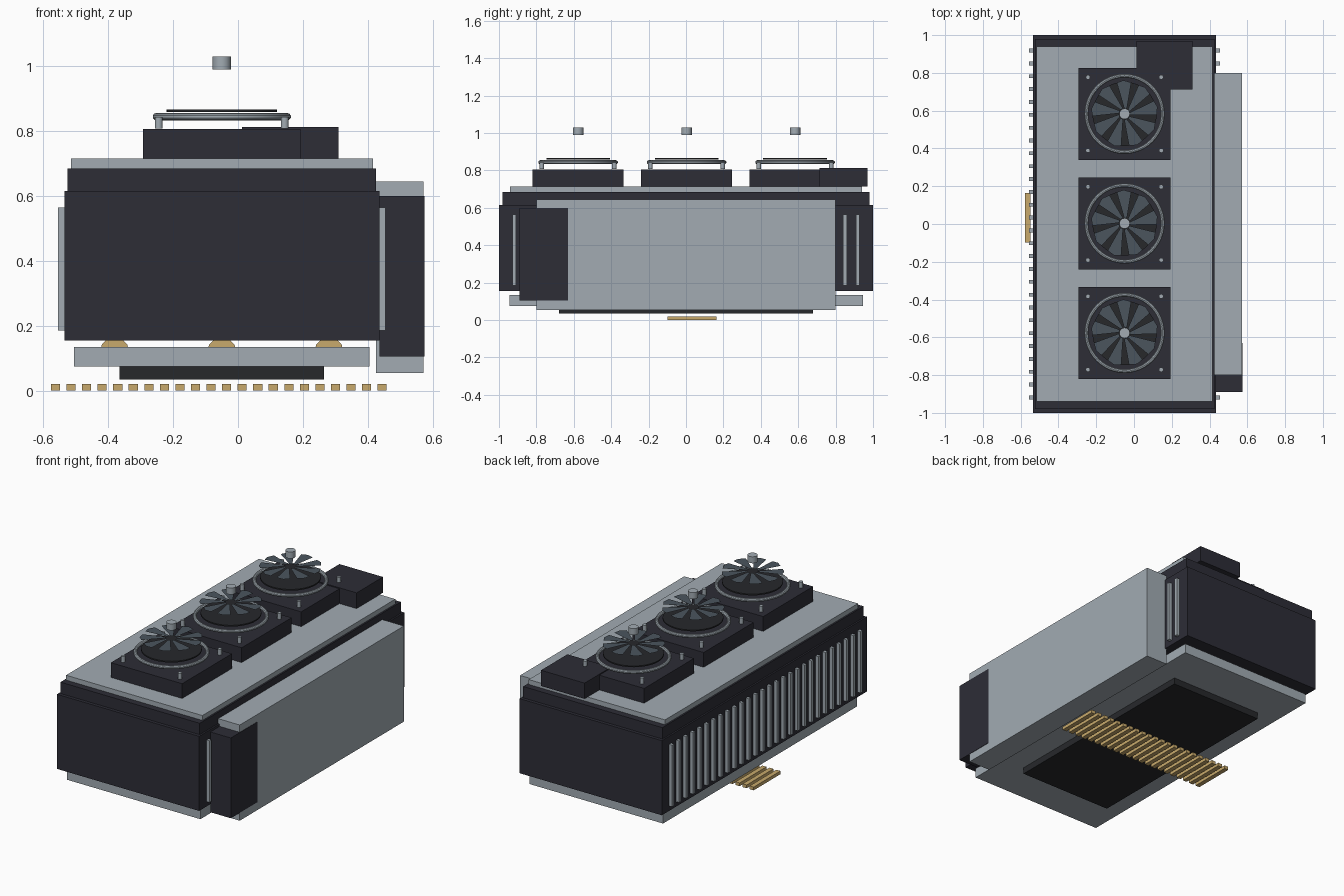
import bpy, bmesh, math
from mathutils import Matrix, Vector

cube = bpy.data.objects.get("Cube")
if cube:
    bpy.data.objects.remove(cube, do_unlink=True)


def material(name, r, g, b):
    m = bpy.data.materials.new(name)
    m.use_nodes = True
    m.diffuse_color = (r, g, b, 1)
    bsdf = m.node_tree.nodes["Principled BSDF"]
    bsdf.inputs["Base Color"].default_value = (r, g, b, 1)
    bsdf.inputs["Roughness"].default_value = 0.5
    return m


SILVER = material("silver", 0.36, 0.41, 0.45)
CHARCOAL = material("charcoal", 0.026, 0.026, 0.037)
BLACK = material("black", 0.02, 0.021, 0.024)
GOLD = material("gold", 0.58, 0.40, 0.15)
SLATE = material("slate", 0.07, 0.09, 0.11)


def finish(name, bm, mat):
    mesh = bpy.data.meshes.new(name)
    bm.to_mesh(mesh)
    bm.free()
    mesh.materials.append(mat)
    obj = bpy.data.objects.new(name, mesh)
    bpy.context.collection.objects.link(obj)
    return obj


def add_box(bm, xs, ys, zs):
    """Add a box given its limits on each axis."""
    lo, hi = Vector((xs[0], ys[0], zs[0])), Vector((xs[1], ys[1], zs[1]))
    place = Matrix.Translation((lo + hi) / 2) @ Matrix.Diagonal((*(hi - lo), 1))
    bmesh.ops.create_cube(bm, size=1, matrix=place)


def box(name, mat, xs, ys, zs):
    bm = bmesh.new()
    add_box(bm, xs, ys, zs)
    return finish(name, bm, mat)


def smooth(obj):
    bpy.ops.object.select_all(action="DESELECT")
    obj.select_set(True)
    bpy.context.view_layer.objects.active = obj
    bpy.ops.object.shade_smooth_by_angle(angle=math.radians(35))


def cylinder(name, mat, center, radius, depth, sides=24, axis="z"):
    bm = bmesh.new()
    turn = Matrix.Rotation(math.pi / 2, 4, "X") if axis == "y" else Matrix()
    bmesh.ops.create_cone(bm, cap_ends=True, segments=sides, radius1=radius,
                          radius2=radius, depth=depth,
                          matrix=Matrix.Translation(center) @ turn)
    obj = finish(name, bm, mat)
    if sides > 8:
        smooth(obj)
    return obj


CX = -0.05   # centre line of the housing


def centred(half):
    return (CX - half, CX + half)


def span(half):
    return (-half, half)


# Stacked housing, from the base pad to the top plate
box("base_pad", BLACK, centred(0.315), span(0.68), (0.035, 0.075))
box("base_plate", SILVER, centred(0.455), span(0.945), (0.075, 0.135))
box("main_body", CHARCOAL, centred(0.485), span(1.0), (0.155, 0.615))
box("upper_body", CHARCOAL, centred(0.475), span(0.98), (0.615, 0.685))
box("top_plate", SILVER, centred(0.465), span(0.94), (0.685, 0.715))

# Gold pipes running between the base plate and the body
for i in (-1, 0, 1):
    cylinder("heat_pipe", GOLD, (CX + 0.33 * i, 0, 0.12), 0.045, 1.5, 12, "y")

# Side block with its end cover
box("side_block", SILVER, (0.425, 0.572), span(0.8), (0.055, 0.645))
box("end_cover", CHARCOAL, (0.435, 0.574), (-0.89, -0.63), (0.105, 0.6))

# Vertical ribs along both long sides
for side, name in ((-1, "right_ribs"), (1, "left_ribs")):
    bm = bmesh.new()
    x = CX + side * 0.495
    for i in range(28):
        y = -0.918 + 0.068 * i
        add_box(bm, (x - 0.01, x + 0.01), (y - 0.01, y + 0.01), (0.185, 0.565))
    finish(name, bm, SILVER)

# Row of contact strips underneath
bm = bmesh.new()
for i in range(22):
    x = -0.562 + 0.0479 * i
    add_box(bm, (x - 0.014, x + 0.014), (-0.098, 0.163), (0, 0.02))
finish("contact_strips", bm, GOLD)

# Connector box at the back of the top plate
box("connector_box", CHARCOAL, (0.013, 0.31), (0.713, 0.97), (0.715, 0.812))


def fan_ring(center, major, minor, around=48, section=10):
    bm = bmesh.new()
    circle = bmesh.ops.create_circle(
        bm, segments=section, radius=minor,
        matrix=Matrix.Translation((major, 0, 0)) @ Matrix.Rotation(math.pi / 2, 4, "X"))
    edges = list({e for v in circle["verts"] for e in v.link_edges})
    bmesh.ops.spin(bm, geom=edges, cent=(0, 0, 0), axis=(0, 0, 1),
                   angle=math.tau, steps=around, use_duplicate=False)
    bmesh.ops.remove_doubles(bm, verts=bm.verts, dist=0.0005)
    bmesh.ops.recalc_face_normals(bm, faces=bm.faces)
    bmesh.ops.translate(bm, verts=bm.verts, vec=center)
    smooth(finish("fan_ring", bm, SILVER))


def fan_blades(center, count=9):
    """Flat swept blades that widen toward the tip."""
    bm = bmesh.new()
    profile = [(0.03, -14), (0.17, -2), (0.178, 12), (0.17, 24), (0.03, 14)]
    for i in range(count):
        corners = []
        for r, deg in profile:
            a = math.radians(deg) + math.tau * i / count
            corners.append(bm.verts.new((center[0] + r * math.cos(a),
                                         center[1] + r * math.sin(a), center[2])))
        bm.faces.new(corners)
    finish("fan_blades", bm, SLATE)


# Three fans
for y in (-0.577, 0.003, 0.583):
    box("fan_frame", CHARCOAL, centred(0.243), (y - 0.243, y + 0.243), (0.715, 0.806))
    for sx in (-1, 1):
        for sy in (-1, 1):
            cylinder("fan_bolt", SILVER, (CX + 0.194 * sx, y + 0.194 * sy, 0.825),
                     0.012, 0.036, 12)
    fan_ring((CX, y, 0.844), 0.202, 0.011)
    cylinder("fan_disc", BLACK, (CX, y, 0.862), 0.17, 0.008, 40)
    fan_blades((CX, y, 0.93))
    cylinder("fan_hub", SILVER, (CX, y, 1.01), 0.028, 0.04)
